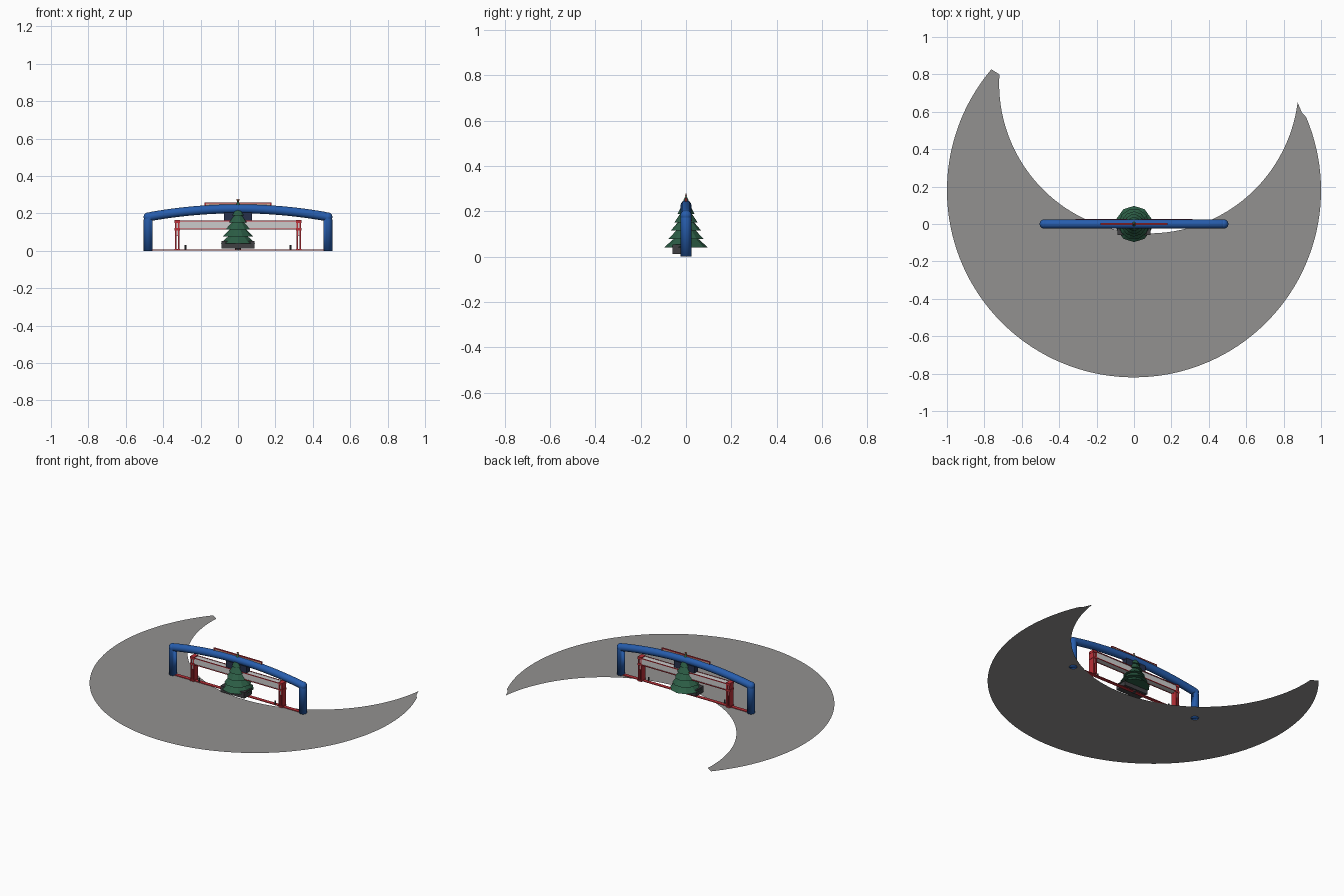
import bpy, bmesh, math

if "Cube" in bpy.data.objects:
    bpy.data.objects.remove(bpy.data.objects["Cube"])


def mat(name, c):
    m = bpy.data.materials.new(name)
    m.diffuse_color = (*c, 1)
    m.use_nodes = True
    m.node_tree.nodes["Principled BSDF"].inputs["Base Color"].default_value = m.diffuse_color
    return m


BLUE = mat("blue", (0.02, 0.11, 0.42))
RED = mat("red", (0.5, 0.03, 0.04))
GREEN = mat("green", (0.025, 0.11, 0.06))
DARK = mat("dark", (0.05, 0.05, 0.055))
NAVY = mat("navy", (0.02, 0.03, 0.07))
CREAM = mat("cream", (0.6, 0.42, 0.33))
GOLD = mat("gold", (0.45, 0.12, 0.05))
PLATE = mat("stone", (0.29, 0.285, 0.28))


def finish(name, bm, m=None, smooth=False):
    me = bpy.data.meshes.new(name)
    bm.to_mesh(me)
    bm.free()
    o = bpy.data.objects.new(name, me)
    bpy.context.collection.objects.link(o)
    if m:
        me.materials.append(m)
    for p in me.polygons:
        p.use_smooth = smooth
    return o


def box(name, x, y, z, m=None):
    bm = bmesh.new()
    bmesh.ops.create_cube(bm, size=1)
    for v in bm.verts:
        for i, r in enumerate((x, y, z)):
            v.co[i] = r[0] + (v.co[i] + 0.5) * (r[1] - r[0])
    return finish(name, bm, m)


def cone(name, z0, z1, r0, r1, n, m, x=0, y=0, rot=0):
    bm = bmesh.new()
    lo, hi = [[bm.verts.new((x + r * math.cos(rot + 2 * math.pi * i / n),
                             y + r * math.sin(rot + 2 * math.pi * i / n), z))
               for i in range(n)] for r, z in ((r0, z0), (r1, z1))]
    for i in range(n):
        j = (i + 1) % n
        bm.faces.new((lo[i], lo[j], hi[j], hi[i]))
    bm.faces.new(lo[::-1])
    bm.faces.new(hi)
    return finish(name, bm, m)


# crescent ground sheet: strip between the outer circle and an offset inner circle
def arc(cx, cy, r, a0, a1, n):
    return [(cx + r * math.cos(math.radians(a0 + (a1 - a0) * i / n)),
             cy + r * math.sin(math.radians(a0 + (a1 - a0) * i / n))) for i in range(n + 1)]


outer = arc(0, 0.18, 1.0, -220.3, 23, 95) + [(0.9, 0.59)]
inner = arc(0.08, 0.751, 0.801, -183.5, -7.2, 96)
bm = bmesh.new()
a, b = [[bm.verts.new((x, y, 0.001)) for x, y in ps] for ps in (outer, inner)]
for i in range(96):
    bm.faces.new((a[i], a[i + 1], b[i + 1], b[i]))
finish("crescent_ground", bm, PLATE)

# blue arch: one swept tube with rounded corners
half = [(-0.48, 0), (-0.48, 0.168), (-0.477, 0.178), (-0.468, 0.183)]
half += [(x, 0.185 + 0.04 * (1 - (x / 0.46) ** 2)) for x in [-0.46 + 0.046 * i for i in range(10)]]
path = half + [(0, 0.225)] + [(-x, z) for x, z in half[::-1]]
bm = bmesh.new()
N = 16
rings = []
for i, (x, z) in enumerate(path):
    p, q = path[max(i - 1, 0)], path[min(i + 1, len(path) - 1)]
    dx, dz = q[0] - p[0], q[1] - p[1]
    l = math.hypot(dx, dz)
    nx, nz = -dz / l, dx / l
    rings.append([bm.verts.new((x + nx * 0.024 * math.cos(t), 0.024 * math.sin(t),
                                max(0, z + nz * 0.024 * math.cos(t))))
                  for t in [2 * math.pi * k / N for k in range(N)]])
for r, s in zip(rings, rings[1:]):
    for k in range(N):
        bm.faces.new((r[k], r[(k + 1) % N], s[(k + 1) % N], s[k]))
bm.faces.new(rings[0])
bm.faces.new(rings[-1])
bmesh.ops.recalc_face_normals(bm, faces=bm.faces[:])
finish("arch_tube", bm, BLUE, True)
for s in (-1, 1):
    bm = bmesh.new()
    bmesh.ops.create_uvsphere(bm, u_segments=16, v_segments=8, radius=0.025)
    bmesh.ops.translate(bm, verts=bm.verts, vec=(s * 0.48, 0, 0.181))
    finish("arch_corner", bm, BLUE, True)

# inner gate posts: twin red uprights, grey infill, red clamps
for s in (-1, 1):
    def sx(a, b):
        return tuple(sorted((s * a, s * b)))
    for x in (0.312, 0.330):
        box("gate_upright", sx(x, x + 0.008), (-0.018, 0.022), (0.002, 0.165), RED)
    box("gate_infill", sx(0.319, 0.331), (-0.012, 0.016), (0.08, 0.16))
    box("gate_clamp", sx(0.311, 0.34), (-0.02, 0.024), (0.11, 0.122), RED)
    box("gate_cap", sx(0.311, 0.34), (-0.02, 0.024), (0.15, 0.165), RED)
    box("gate_foot", sx(0.311, 0.34), (-0.02, 0.024), (0.002, 0.01), RED)
    # small ground lamps
    cone("lamp", 0.005, 0.03, 0.005, 0.005, 8, DARK, s * 0.28, -0.008)

# cross beam: grey body with thin red rails along its edges
box("beam_panel", (-0.312, 0.312), (-0.016, 0.022), (0.116, 0.159))
for y in (-0.019, 0.021):
    for z in (0.114, 0.156):
        box("beam_rail", (-0.312, 0.312), (y, y + 0.005), (z, z + 0.005), RED)
box("ground_rail", (-0.47, 0.47), (-0.012, 0.012), (0.002, 0.006), RED)

# top board and the block carrying it
box("top_board", (-0.172, 0.172), (-0.003, 0.003), (0.205, 0.255), CREAM)
for z in (0.2, 0.253):
    box("board_rail", (-0.178, 0.178), (-0.005, 0.005), (z, z + 0.006), RED)
for x in (-0.178, 0.172):
    box("board_side", (x, x + 0.006), (-0.005, 0.005), (0.2, 0.259), RED)
box("board_block", (-0.075, 0.075), (-0.018, 0.018), (0.162, 0.206), NAVY)

# tree: box, trunk, stacked ten-sided tiers and a star
box("tree_box", (-0.088, 0.088), (-0.06, 0.02), (0.012, 0.052), DARK)
cone("trunk", 0.002, 0.06, 0.015, 0.015, 8, DARK)
for i in range(6):
    r = 0.097 - 0.0148 * i
    z = 0.04 + 0.037 * i
    cone("tree_tier", z, z + 0.05 - 0.002 * i, r, r * 0.42 if i < 5 else 0.003, 10, GREEN,
         rot=math.pi / 2 + i * 0.3)
bm = bmesh.new()
pts = [(r * math.sin(math.pi * k / 5), r * math.cos(math.pi * k / 5))
       for k in range(10) for r in [0.012 if k % 2 == 0 else 0.005]]
ring = [bm.verts.new((x, 0, 0.27 + z)) for x, z in pts]
for y in (-0.004, 0.004):
    c = bm.verts.new((0, y, 0.27))
    for k in range(10):
        bm.faces.new((c, ring[k], ring[(k + 1) % 10]))
bmesh.ops.recalc_face_normals(bm, faces=bm.faces[:])
finish("tree_star", bm, GOLD)
